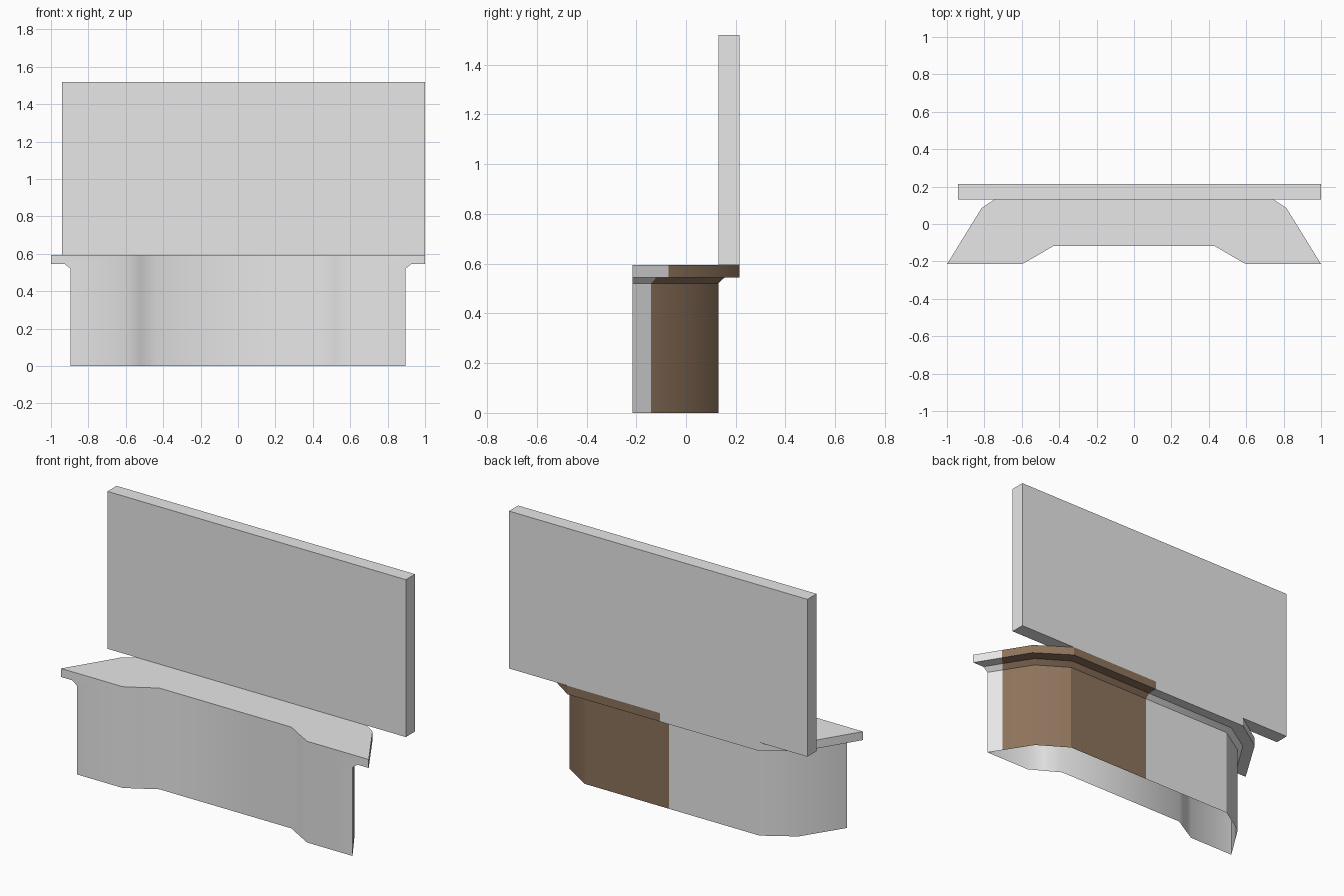
import bpy, bmesh, math

if "Cube" in bpy.data.objects:
    bpy.data.objects.remove(bpy.data.objects["Cube"])

def material(name, rgb):
    m = bpy.data.materials.new(name)
    m.diffuse_color = (*rgb, 1)
    m.use_nodes = True
    m.node_tree.nodes["Principled BSDF"].inputs["Base Color"].default_value = m.diffuse_color
    return m

grey = material("light_grey", (0.8, 0.8, 0.8))
brown = material("brown_wood", (0.265, 0.17, 0.105))

def finish(name, bm, mats):
    bmesh.ops.remove_doubles(bm, verts=bm.verts, dist=1e-4)
    bmesh.ops.recalc_face_normals(bm, faces=bm.faces)
    me = bpy.data.meshes.new(name)
    bm.to_mesh(me)
    bm.free()
    for m in mats:
        me.materials.append(m)
    ob = bpy.data.objects.new(name, me)
    bpy.context.collection.objects.link(ob)
    return ob

FRONT = -0.215
# plan of the back, right to left: outer edge of the worktop and the inset base wall
outer = [(1, FRONT), (0.911, -0.07), (0.815, 0.085), (0.62, 0.215), (0.02, 0.215),
         (-0.62, 0.215), (-0.815, 0.085), (-1, FRONT)]
inner = [(0.895, FRONT), (0.847, -0.14), (0.745, 0.02), (0.57, 0.13), (0.02, 0.13),
         (-0.57, 0.13), (-0.745, 0.02), (-0.895, FRONT)]
# plan of the recessed front, left to right
notch = [(-0.6, FRONT), (-0.52, -0.17), (-0.43, -0.117),
         (0.43, -0.117), (0.52, -0.17), (0.6, FRONT)]
# side section: (inset 0..1, height)
section = [(1, 0), (1, 0.52), (0.7, 0.545), (0, 0.545), (0, 0.595)]

# counter: open-bottomed base wall, chamfer and overhanging worktop
bm = bmesh.new()
rings = [[bm.verts.new((o[0] + (i[0] - o[0]) * t, o[1] + (i[1] - o[1]) * t, z))
          for o, i in zip(outer, inner)] for t, z in section]
low = [bm.verts.new((x, y, 0)) for x, y in notch]
high = [bm.verts.new((x, y, 0.595)) for x, y in notch]
for a, b in zip(rings, rings[1:]):
    for k in range(len(outer) - 1):
        f = bm.faces.new((a[k], a[k + 1], b[k + 1], b[k]))
        f.material_index = 1 if 1 <= k <= 3 else 0   # wood on the right half of the back
for k in range(len(notch) - 1):
    bm.faces.new((low[k], low[k + 1], high[k + 1], high[k]))
# flush front wings and top
bm.faces.new([low[-1]] + [r[0] for r in rings] + [high[-1]])
bm.faces.new([high[0]] + [r[-1] for r in reversed(rings)] + [low[0]])
bm.faces.new(high + rings[-1])
counter = finish("counter", bm, [grey, brown])
bpy.context.view_layer.objects.active = counter
counter.select_set(True)
bpy.ops.object.shade_smooth_by_angle(angle=math.radians(32))
counter.select_set(False)

# back panel standing on the rear edge
bm = bmesh.new()
bmesh.ops.create_cube(bm, size=1)
for v in bm.verts:
    v.co = (0.03 + v.co.x * 1.94, 0.1725 + v.co.y * 0.085, 1.0575 + v.co.z * 0.925)
finish("back_panel", bm, [grey])
